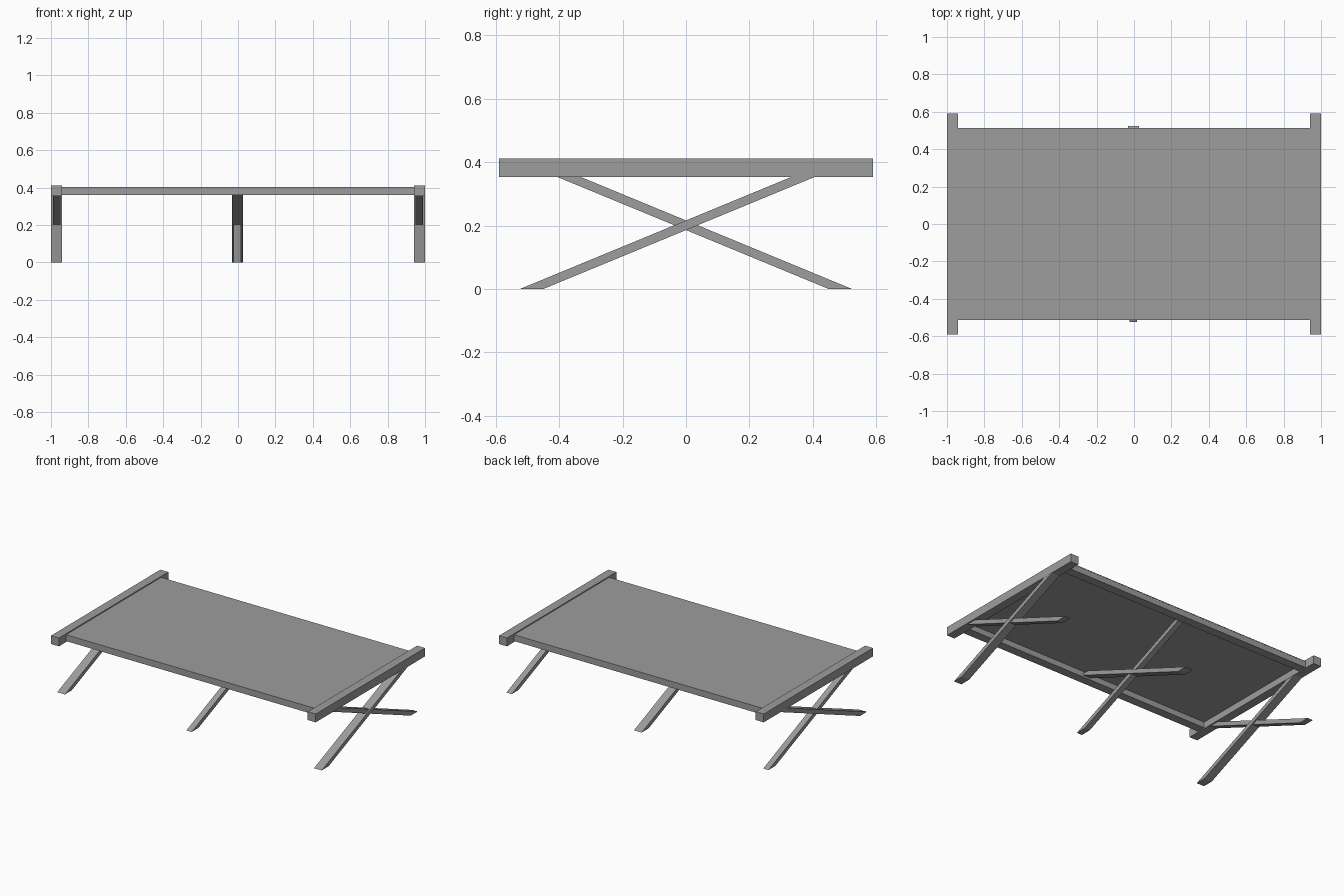
import bpy
import bmesh

if "Cube" in bpy.data.objects:
    bpy.data.objects.remove(bpy.data.objects["Cube"], do_unlink=True)

# Single grey finish
grey = bpy.data.materials.new("plain_grey")
grey.use_nodes = True
colour = (0.34, 0.34, 0.34, 1)
grey.diffuse_color = colour
grey.node_tree.nodes["Principled BSDF"].inputs["Base Color"].default_value = colour


def extrude_profile(name, profile, x_centre, width):
    """Extrude a (y, z) outline along x, centred on x_centre."""
    bm = bmesh.new()
    face = bm.faces.new([bm.verts.new((x_centre - width / 2, y, z)) for y, z in profile])
    swept = bmesh.ops.extrude_face_region(bm, geom=[face])["geom"]
    verts = [v for v in swept if isinstance(v, bmesh.types.BMVert)]
    bmesh.ops.translate(bm, verts=verts, vec=(width, 0, 0))
    bmesh.ops.recalc_face_normals(bm, faces=bm.faces)
    mesh = bpy.data.meshes.new(name)
    bm.to_mesh(mesh)
    bm.free()
    mesh.materials.append(grey)
    obj = bpy.data.objects.new(name, mesh)
    bpy.context.collection.objects.link(obj)
    return obj


def bar(name, x, width, y0, y1, z0, z1):
    return extrude_profile(name, [(y0, z0), (y1, z0), (y1, z1), (y0, z1)], x, width)


def leg(name, x, width, foot_side, top):
    """Slanted leg, cut level at the floor and at its top."""
    shift = top * 0.86 / 0.355
    outline = [(-0.524, 0), (-0.45, 0), (-0.45 + shift, top), (-0.524 + shift, top)]
    return extrude_profile(name, [(-foot_side * y, z) for y, z in outline], x, width)


# Frame: two raised end bars and two side rails
for side, label in ((-1, "right"), (1, "left")):
    bar(label + "_end_bar", side * 0.97, 0.06, -0.59, 0.59, 0.354, 0.411)
for side, label in ((-1, "front"), (1, "back")):
    y0, y1 = sorted((side * 0.452, side * 0.512))
    bar(label + "_side_rail", 0, 1.88, y0, y1, 0.36, 0.4)

# Sleeping surface
bar("canvas_sheet", 0, 1.88, -0.513, 0.513, 0.399, 0.404)

# Crossed legs: the wide leg stands at the front on the ends, at the back in the middle
for label, x, wide_foot, top in (("right", -0.97, -1, 0.354),
                                 ("middle", -0.003, 1, 0.385),
                                 ("left", 0.97, -1, 0.354)):
    leg(label + "_wide_leg", x, 0.058, wide_foot, top)
    leg(label + "_narrow_leg", x, 0.04, -wide_foot, top)
